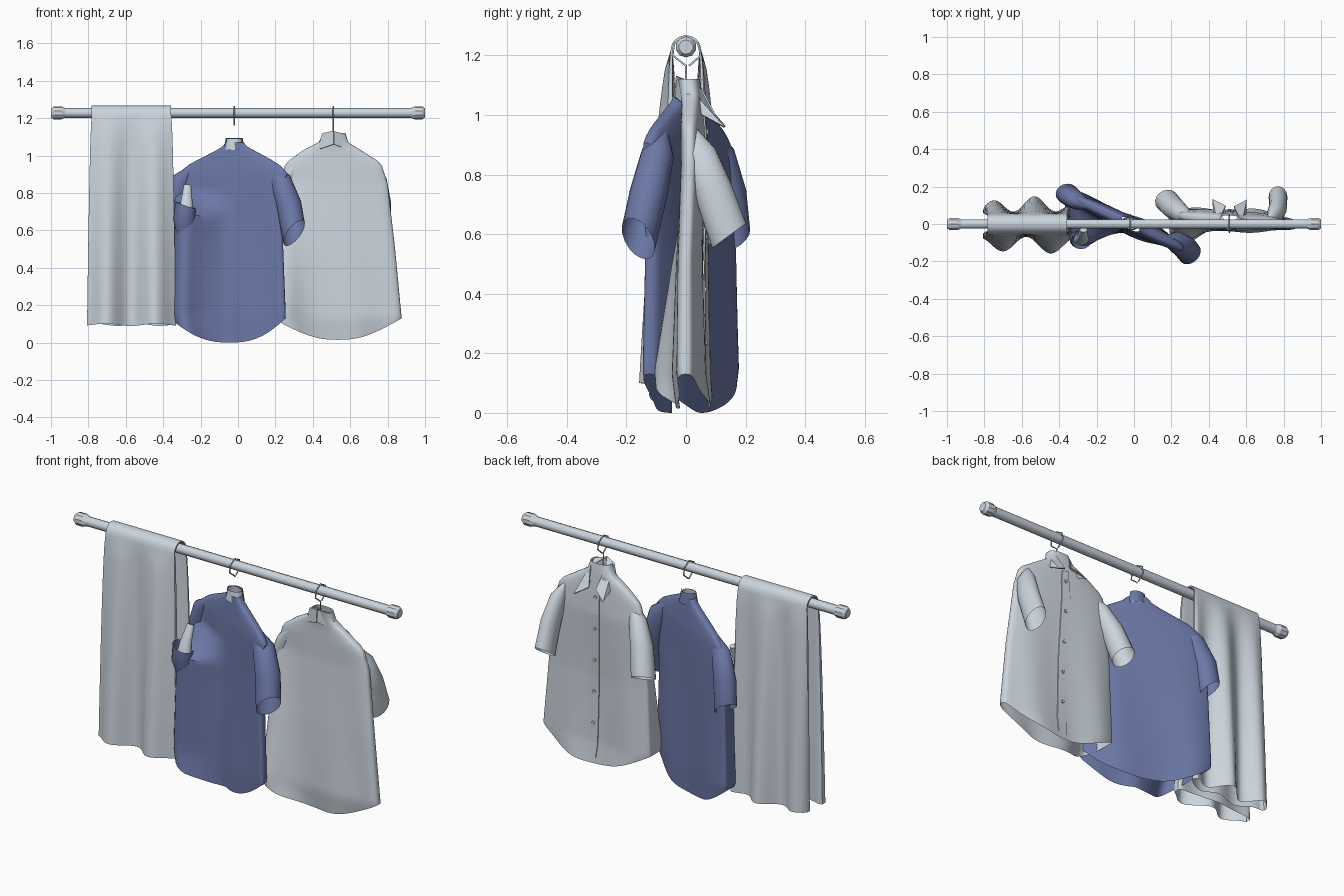
import bpy, math
from mathutils import Vector

if "Cube" in bpy.data.objects:
    bpy.data.objects.remove(bpy.data.objects["Cube"])


def material(name, rgb):
    m = bpy.data.materials.new(name)
    m.use_nodes = True
    m.diffuse_color = (*rgb, 1)
    m.node_tree.nodes["Principled BSDF"].inputs["Base Color"].default_value = (*rgb, 1)
    return m


GREY = material("pale grey", (0.60, 0.66, 0.72))
BLUE = material("dusty blue", (0.15, 0.19, 0.39))


def mesh(name, verts, faces, mat, smooth=True):
    me = bpy.data.meshes.new(name)
    me.from_pydata([tuple(v) for v in verts], [], faces)
    me.materials.append(mat)
    ob = bpy.data.objects.new(name, me)
    bpy.context.collection.objects.link(ob)
    bpy.ops.object.select_all(action="DESELECT")
    ob.select_set(True)
    bpy.context.view_layer.objects.active = ob
    if smooth:
        bpy.ops.object.shade_smooth_by_angle(angle=math.radians(40))
    return ob


def loft(name, rings, mat, closed=True, caps=False, smooth=True):
    n = len(rings[0])
    verts = [v for r in rings for v in r]
    faces = []
    for i in range(len(rings) - 1):
        for j in range(n if closed else n - 1):
            k = (j + 1) % n
            faces.append((i * n + j, i * n + k, i * n + n + k, i * n + n + j))
    if caps:
        faces.append(tuple(reversed(range(n))))
        faces.append(tuple(range(len(verts) - n, len(verts))))
    return mesh(name, verts, faces, mat, smooth)


def lerp_rows(rows, z):
    for a, b in zip(rows, rows[1:]):
        if z <= b[0]:
            f = max(0, (z - a[0]) / (b[0] - a[0]))
            return [p + (q - p) * f for p, q in zip(a, b)]
    return rows[-1]


def clamp(v):
    return max(0, min(1, v))


def spow(v, p):
    return math.copysign(abs(v) ** p, v)


def tube(name, points, mat, sides=16, flat=0.75, tilt=(0, 0), caps=False):
    """Tube through (x, y, z, radius) points; tilt slants the far opening."""
    rings = []
    for i, p in enumerate(points):
        a, b = points[max(i - 1, 0)], points[min(i + 1, len(points) - 1)]
        d = (Vector(b[:3]) - Vector(a[:3])).normalized()
        u = Vector((0, 1, 0)).cross(d).normalized()
        v = d.cross(u)
        ring = []
        for j in range(sides):
            t = 2 * math.pi * j / sides
            q = Vector(p[:3]) + u * p[3] * math.cos(t) + v * p[3] * flat * math.sin(t)
            if i == len(points) - 1:
                q -= d * (tilt[0] * math.cos(t) + tilt[1] * math.sin(t))
            ring.append(q)
        rings.append(ring)
    return loft(name, rings, mat, caps=caps)


# Rail with a chamfered knob at each end
def rail_ring(x, r):
    return [(x, r * math.cos(t), 1.228 + r * math.sin(t))
            for t in [math.pi * (j + 0.5) / 5 for j in range(10)]]


loft("rail", [rail_ring(-0.96, 0.026), rail_ring(0.96, 0.026)], GREY, caps=True)
for side, s in (("left", 1), ("right", -1)):
    prof = [(0.925, 0.026), (0.945, 0.035), (0.985, 0.035), (1.0, 0.024)]
    loft(side + "_rail_end", [rail_ring(s * x, r) for x, r in prof][::s], GREY,
         caps=True, smooth=False)


# Towel: closed double layer draped over the rail, with deep hanging folds
def towel():
    rings, steps, cols = [], 18, 40
    path = [(-1, i / steps) for i in range(steps)]
    path += [(-math.cos(math.pi * i / 8), 1) for i in range(9)]
    path += [(1, 1 - (i + 1) / steps) for i in range(steps)]
    for side, h in path:
        loose = (1 - h) ** 0.6
        peak, period, depth = (0.2, 0.58, 0.048) if side < 0 else (0.1, 0.48, 0.042)
        outer, inner = [], []
        for j in range(cols + 1):
            u = j / cols
            x = -0.782 + 0.425 * u + (u - 0.5) * 0.05 * loose
            fold = math.cos(2 * math.pi * (u - peak) / period)
            edge = max(0, math.sin(math.pi * u)) ** 0.35
            swell = 0.02 * u if side < 0 else 0
            yo = 0.052 + loose * (0.025 + (0.03 + swell + depth * fold) * edge)
            yi = 0.045 + loose * (0.012 - 0.03 * edge + 0.012 * fold)
            z = 0.095 + 1.12 * h + 0.006 * fold * loose
            lift = math.sqrt(max(0, 1 - side * side)) if h == 1 else 0
            outer.append((x, yo * side, z + 0.053 * lift))
            inner.append((x, yi * side, z + 0.045 * lift))
        rings.append(outer + inner[::-1])
    loft("towel", rings, GREY)


towel()


# Shirt bodies: rows hold height, right edge, left edge, centre y, half depth
class Shirt:
    def __init__(self, rows, hem, shear, pivot, swing, ripple):
        self.rows, self.hem, self.shear = rows, hem, shear
        self.pivot, self.swing, self.ripple = pivot, swing, ripple

    def point(self, t, h, off=0.0):
        c, s = math.cos(t), math.sin(t)
        low = self.hem[0] + (self.hem[1] - self.hem[0]) * abs(c) ** 2.2
        z = low + (self.rows[-1][0] - low) * h
        _, x0, x1, yc, hd = lerp_rows(self.rows, z)
        mid, hw = (x0 + x1) / 2, (x1 - x0) / 2
        x = mid + hw * spow(c, 0.85)
        fold = self.ripple * max(0, 1 - h * 1.2) * abs(s) * math.cos(5 * t + 2 * h + 0.6)
        y = yc + (hd + fold + off) * spow(s, 0.65) - self.shear * (x - self.pivot)
        # the loose right side swings forward below the armhole
        reach, power, top, fade = self.swing
        y -= (reach * clamp((mid - x) / hw) ** power * clamp((top - z) / fade)
              * clamp(-s * 1.3) ** 0.6)
        return (x, y, z)

    def body(self, name, mat):
        loft(name, [[self.point(2 * math.pi * j / 64, i / 40) for j in range(64)]
                    for i in range(41)], mat)

    def placket(self, name, mat):
        mid, w = math.pi / 2, 0.06
        loft(name, [[self.point(mid + a, 0.03 + 0.87 * i / 24, o)
                     for a, o in ((-w, 0), (-w, 0.005), (w, 0.005), (w, 0))]
                    for i in range(25)], mat, closed=False, smooth=False)


blue = Shirt([(0.0, -0.33, 0.24, 0.0, 0.05), (0.15, -0.37, 0.255, 0.0, 0.055),
              (0.55, -0.355, 0.24, 0.0, 0.05), (0.82, -0.34, 0.25, 0.0, 0.047),
              (0.91, -0.315, 0.265, 0.0, 0.045), (0.96, -0.25, 0.21, 0.0, 0.04),
              (1.02, -0.13, 0.1, 0.0, 0.034), (1.05, -0.08, 0.045, 0.0, 0.03),
              (1.07, -0.065, 0.03, 0.0, 0.03)],
             (0.0, 0.13), 0.45, -0.02, (0.29, 1.2, 0.8, 0.12), 0.014)
grey = Shirt([(0.0, 0.27, 0.80, 0.035, 0.05), (0.13, 0.185, 0.875, 0.02, 0.052),
              (0.5, 0.20, 0.84, 0.02, 0.045), (0.85, 0.22, 0.80, 0.03, 0.042),
              (0.96, 0.255, 0.765, 0.025, 0.038), (1.03, 0.35, 0.655, 0.022, 0.035),
              (1.07, 0.43, 0.59, 0.018, 0.036), (1.12, 0.455, 0.575, 0.01, 0.036)],
             (0.015, 0.13), 0.06, 0.51, (0.17, 2, 0.85, 0.7), 0.012)
blue.body("blue_shirt_body", BLUE)
grey.body("grey_shirt_body", GREY)
grey.placket("grey_placket", GREY)
for i in range(5):
    bpy.ops.mesh.primitive_cylinder_add(
        vertices=8, radius=0.009, depth=0.008, rotation=(math.pi / 2, 0, 0),
        location=grey.point(math.pi / 2, 0.2 + i * 0.16, 0.007))
    bpy.context.object.name = "button"
    bpy.context.object.data.materials.append(GREY)

# Sleeves
tube("blue_left_sleeve", [(0.17, -0.075, 0.945, 0.016), (0.225, -0.095, 0.87, 0.058),
     (0.272, -0.125, 0.74, 0.067), (0.300, -0.16, 0.585, 0.066)],
     BLUE, flat=0.95, tilt=(-0.045, -0.03))
tube("blue_right_sleeve", [(-0.24, 0.09, 0.94, 0.016), (-0.30, 0.12, 0.87, 0.052),
     (-0.345, 0.15, 0.74, 0.062), (-0.36, 0.165, 0.59, 0.062)],
     BLUE, flat=0.85, tilt=(0.03, 0.02))
tube("grey_left_sleeve", [(0.725, 0.02, 0.945, 0.015), (0.753, 0.045, 0.87, 0.042),
     (0.77, 0.09, 0.75, 0.048), (0.77, 0.145, 0.595, 0.05)],
     GREY, flat=1.35, tilt=(0, 0.02))
tube("grey_right_sleeve", [(0.305, 0.025, 0.945, 0.015), (0.262, 0.05, 0.87, 0.046),
     (0.213, 0.085, 0.75, 0.06), (0.175, 0.125, 0.60, 0.064)],
     GREY, flat=1.0, tilt=(0, 0.015))

# Open armhole at the loose side of the blue shirt, with pale lining
tube("armhole_rim", [(-0.285, -0.06, 0.58, 0.045), (-0.285, -0.08, 0.66, 0.06),
     (-0.28, -0.085, 0.735, 0.055)], BLUE, flat=0.9, tilt=(0.015, 0))
tube("armhole_lining", [(-0.28, -0.08, 0.66, 0.045), (-0.275, -0.07, 0.75, 0.032),
     (-0.27, -0.03, 0.84, 0.02)], GREY, caps=True)

# Blue shirt collar: pale neck lining with a blue band round the back
tube("blue_collar_lining", [(-0.02, 0.0, 1.03, 0.05), (-0.02, 0.0, 1.09, 0.04)], GREY, flat=0.7)
loft("blue_collar_band", [[(-0.02 + r * math.cos(math.pi * j / 12),
                            r * 0.75 * math.sin(math.pi * j / 12), z) for j in range(13)]
                          for r, z in ((0.055, 1.03), (0.045, 1.095))], BLUE, closed=False)

# Grey shirt collar: folded leaves ending in points, mirrored about the neck
for side, s in (("left", 1), ("right", -1)):
    pts = [(0.0, -0.03, 1.13), (0.06, -0.01, 1.115), (0.085, 0.0, 1.03),
           (0.09, 0.13, 0.96), (0.022, 0.095, 1.0), (0.045, 0.045, 1.095),
           (0.0, -0.036, 1.06)]
    leaf = mesh(side + "_collar_leaf", [(0.513 + s * x, y, z) for x, y, z in pts],
                [(0, 1, 5), (1, 2, 3), (1, 3, 4, 5), (0, 6, 2, 1)], GREY, smooth=False)
    leaf.modifiers.new("thickness", "SOLIDIFY").thickness = 0.005

# Hanger hooks looped round the rail
for name, x, low in (("blue_hanger", -0.02, 1.16), ("grey_hanger", 0.51, 1.08)):
    cu = bpy.data.curves.new(name + "_hook", "CURVE")
    cu.dimensions = "3D"
    cu.bevel_depth = 0.004
    cu.bevel_resolution = 1
    sp = cu.splines.new("POLY")
    path = [(0.0, low), (0.0, 1.165), (-0.045, 1.2), (-0.04, 1.24), (0.0, 1.262),
            (0.04, 1.24), (0.05, 1.2), (0.01, 1.165)]
    sp.points.add(len(path) - 1)
    for pt, (y, z) in zip(sp.points, path):
        pt.co = (x, y, z, 1)
    cu.materials.append(GREY)
    bpy.context.collection.objects.link(bpy.data.objects.new(name + "_hook", cu))
